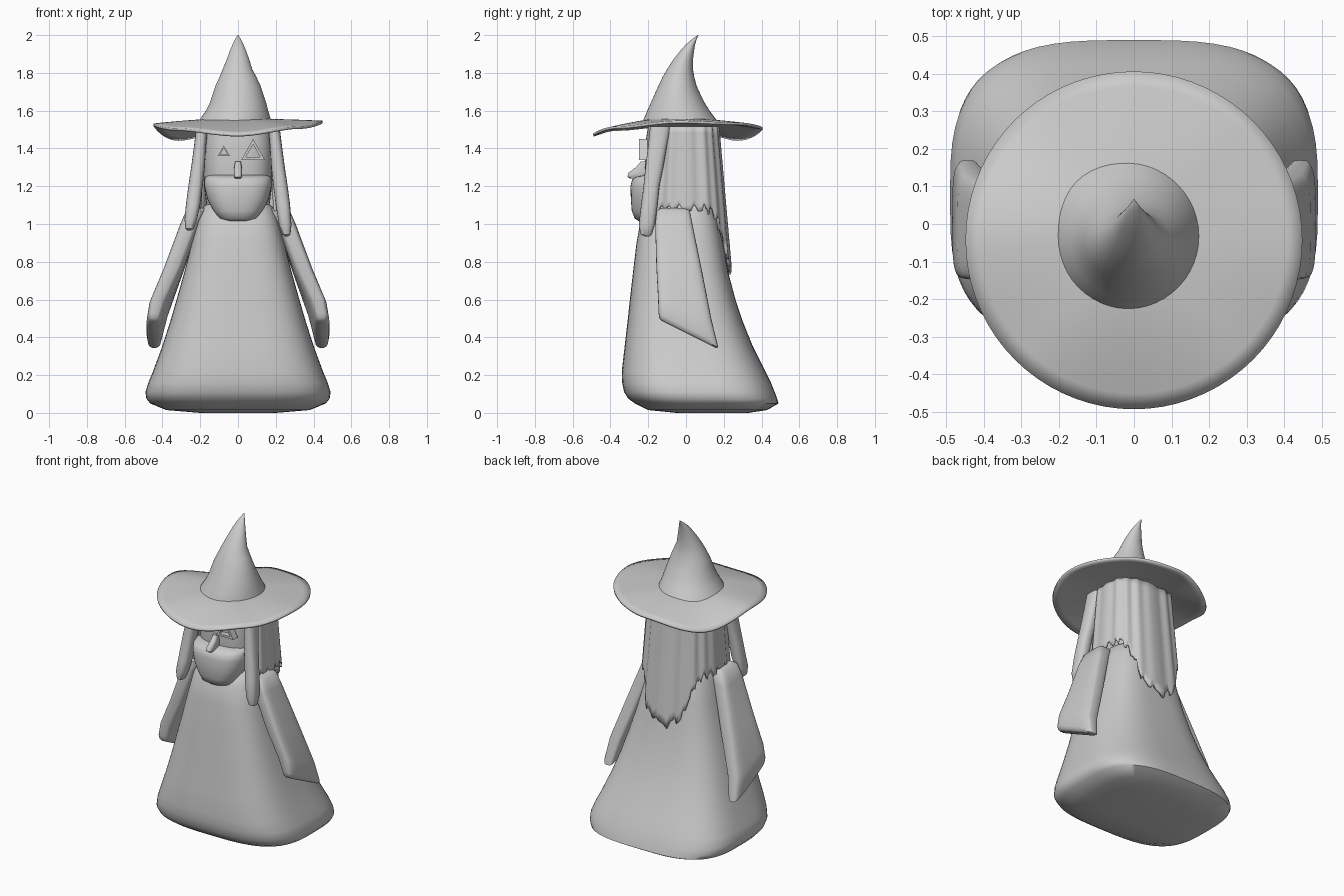
import bpy, bmesh, math
from math import sin, cos, pi, radians

if "Cube" in bpy.data.objects:
    bpy.data.objects.remove(bpy.data.objects["Cube"])

grey = bpy.data.materials.new("plain grey")
grey.diffuse_color = (0.6, 0.6, 0.6, 1)
grey.use_nodes = True
grey.node_tree.nodes["Principled BSDF"].inputs["Base Color"].default_value = grey.diffuse_color


def make(name, verts, faces, angle=45):
    me = bpy.data.meshes.new(name)
    me.from_pydata(verts, [], faces)
    bm = bmesh.new()
    bm.from_mesh(me)
    bmesh.ops.recalc_face_normals(bm, faces=bm.faces)
    bm.to_mesh(me)
    bm.free()
    me.materials.append(grey)
    ob = bpy.data.objects.new(name, me)
    bpy.context.collection.objects.link(ob)
    bpy.ops.object.select_all(action='DESELECT')
    ob.select_set(True)
    bpy.context.view_layer.objects.active = ob
    bpy.ops.object.shade_smooth_by_angle(angle=radians(angle))
    return ob


def spow(v, e):
    return math.copysign(abs(v) ** e, v)


def loft(name, rings, n=2.0, segs=40, angle=45):
    """rings: (z, x centre, half width, y front, y back[, slope of z along y])"""
    verts, faces = [], []
    for z, cx, hx, y0, y1, *s in rings:
        slope = s[0] if s else 0
        for i in range(segs):
            a = 2 * pi * i / segs
            dy = spow(sin(a), 2 / n) * (y1 - y0) / 2
            verts.append((cx + hx * spow(cos(a), 2 / n), (y0 + y1) / 2 + dy, z + slope * dy))
    for r in range(len(rings) - 1):
        for i in range(segs):
            j = (i + 1) % segs
            a, b = r * segs, (r + 1) * segs
            faces.append((a + i, a + j, b + j, b + i))
    faces.append(tuple(range(segs)))
    faces.append(tuple(range((len(rings) - 1) * segs, len(rings) * segs)))
    return make(name, verts, faces, angle)


def lerp_table(table, t):
    for (t0, v0), (t1, v1) in zip(table, table[1:]):
        if t <= t1:
            k = max(0, (t - t0) / (t1 - t0))
            return v0 + (v1 - v0) * k * k * (3 - 2 * k)
    return table[-1][1]


# robe: flared rounded box, trailing at the back
loft("robe", [
    (0.0, 0, .20, -.05, .33), (.015, 0, .38, -.20, .43), (.05, 0, .465, -.27, .49),
    (.075, 0, .485, -.305, .483), (.11, 0, .49, -.328, .47), (.16, 0, .475, -.338, .45),
    (.22, 0, .45, -.34, .42), (.35, 0, .402, -.325, .355), (.48, 0, .36, -.31, .302),
    (.6, 0, .325, -.297, .262), (.75, 0, .283, -.28, .222), (.9, 0, .245, -.262, .195),
    (1.02, 0, .215, -.24, .17), (1.09, 0, .185, -.20, .14), (1.13, 0, .13, -.14, .09)],
    n=3.2, segs=64, angle=60)

# sleeves: flat slabs with slanted cuffs
for side, word in ((-1, "left"), (1, "right")):
    loft(word + "_sleeve", [
        (1.085, side * .205, .035, -.13, .0), (1.07, side * .225, .05, -.155, .02),
        (1.0, side * .255, .05, -.163, .035, -.05), (.75, side * .343, .052, -.157, .09, -.2),
        (.55, side * .42, .05, -.148, .135, -.4), (.45, side * .442, .042, -.145, .165, -.5),
        (.425, side * .443, .036, -.142, .17, -.5), (.415, side * .443, .022, -.13, .16, -.5)],
        n=4, segs=32, angle=50)

# head, jaw and nose
loft("head", [(1.05, 0, .16, -.19, .14), (1.2, 0, .18, -.215, .15),
              (1.4, 0, .185, -.22, .15), (1.52, 0, .18, -.2, .14)], n=2.8)
loft("jaw", [(1.015, 0, .06, -.25, -.12), (1.03, 0, .105, -.272, -.08),
             (1.07, 0, .13, -.287, -.05), (1.13, 0, .162, -.292, -.03),
             (1.2, 0, .178, -.294, 0), (1.235, 0, .178, -.285, 0),
             (1.25, 0, .172, -.265, 0), (1.26, 0, .15, -.22, 0)], n=2.6)
loft("nose", [(1.24, 0, .016, -.295, -.20), (1.25, 0, .022, -.31, -.2),
              (1.27, 0, .022, -.305, -.2), (1.30, 0, .02, -.265, -.2),
              (1.33, 0, .015, -.24, -.2)], n=3, segs=20)


# eyes: hollow triangular frames
def triangle_frame(name, cx, z0, half, height):
    verts = []
    cz = z0 + height / 3
    for y, k in ((-.205, 1), (-.25, 1), (-.25, .62), (-.205, .62)):
        for x, z in ((-half, z0), (half, z0), (0, z0 + height)):
            verts.append((cx + x * k, y, cz + (z - cz) * k))
    faces = [(r * 3 + i, r * 3 + (i + 1) % 3, (r + 1) % 4 * 3 + (i + 1) % 3, (r + 1) % 4 * 3 + i)
             for r in range(4) for i in range(3)]
    make(name, verts, faces, 20)


triangle_frame("small_eye", -.075, 1.36, .033, .055)
triangle_frame("large_eye", .08, 1.34, .062, .11)

# back hair: draped sheet with a ragged pointed hem
N, M, LIM = 96, 14, 130
verts, faces = [], []
for i in range(N + 1):
    d = -LIM + 2 * LIM * i / N
    a = radians(d)
    hem = lerp_table([(0, .76), (14, .8), (45, 1.03), (60, 1.08), (130, 1.08)], abs(d))
    hem += .02 * sin(i * 1.3) + .012 * sin(i * 2.9)
    for j in range(M + 1):
        t = j / M
        z = 1.515 + (hem - 1.515) * t
        k = (1.515 - z) / .75
        ridge = .004 * sin(i * .8) + .003 * sin(i * .37 + 1)
        hx, hy = .215 + .045 * k + ridge, .172 + .066 * k + ridge
        verts.append((hx * spow(sin(a), .72), hy * spow(cos(a), .72), z))
faces = [(i * (M + 1) + j, i * (M + 1) + j + 1, (i + 1) * (M + 1) + j + 1, (i + 1) * (M + 1) + j)
         for i in range(N) for j in range(M)]
hair = make("back_hair", verts, faces, 60)
mod = hair.modifiers.new("thickness", 'SOLIDIFY')
mod.thickness = .015
mod.offset = -1

# front locks hanging beside the face
for side, word, tip in ((-1, "left", .965), (1, "right", .935)):
    loft(word + "_front_lock", [
        (1.515, side * .19, .03, -.19, -.08), (1.42, side * .20, .032, -.20, -.10),
        (1.3, side * .212, .036, -.215, -.12), (1.2, side * .225, .038, -.225, -.14),
        (1.1, side * .238, .038, -.238, -.15), (tip + .06, side * .25, .033, -.25, -.165),
        (tip + .01, side * .256, .022, -.24, -.18), (tip, side * .258, .01, -.22, -.19)],
        n=2.5, segs=20)

# hat brim: wavy disc, drooping at the back left
RIM = [(0, 1.54), (45, 1.53), (90, 1.505), (135, 1.447), (180, 1.525),
       (225, 1.50), (270, 1.47), (315, 1.51), (360, 1.54)]
S, R = 72, 8
verts = []
for r in range(R + 1):
    t = r / R
    rad = .12 + .328 * t
    for i in range(S):
        d = 360 * i / S
        z = 1.55 + (lerp_table(RIM, d) - 1.55) * t ** 1.4
        verts.append((rad * cos(radians(d)), -.043 + rad * sin(radians(d)), z))
faces = [(r * S + i, r * S + (i + 1) % S, (r + 1) * S + (i + 1) % S, (r + 1) * S + i)
         for r in range(R) for i in range(S)]
faces.append(tuple(range(S)))
brim = make("hat_brim", verts, faces, 60)
mod = brim.modifiers.new("thickness", 'SOLIDIFY')
mod.thickness = .014
mod.offset = 0

# hat crown: cone curling backwards
loft("hat_crown", [
    (1.535, -.018, .195, -.23, .172), (1.56, -.013, .185, -.222, .155),
    (1.60, -.005, .165, -.205, .125), (1.64, 0, .15, -.187, .10), (1.69, 0, .133, -.165, .075),
    (1.73, 0, .12, -.147, .057), (1.78, 0, .097, -.123, .043), (1.82, -.003, .078, -.1, .037),
    (1.87, 0, .06, -.068, .037), (1.92, 0, .042, -.028, .043), (1.95, 0, .029, -.001, .048),
    (1.98, 0, .014, .033, .057), (2.0, 0, .002, .062, .066)], segs=48, angle=60)
